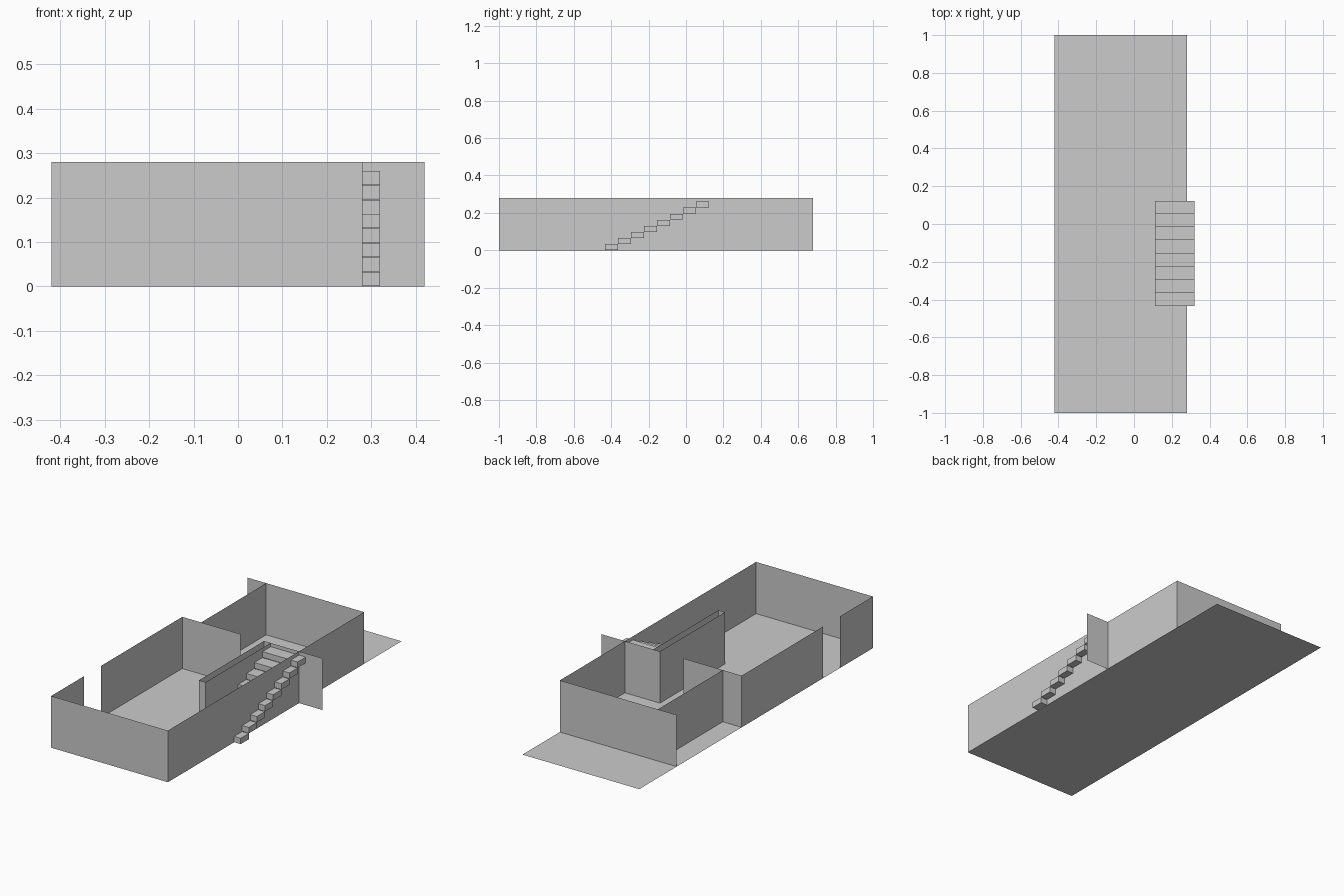
import bpy

if "Cube" in bpy.data.objects:
    bpy.data.objects.remove(bpy.data.objects["Cube"])

H = 0.28                    # wall height
L, R = -0.42, 0.28          # side walls
F, B, M = -1.0, 0.68, 0.123 # front, back and middle walls
S = -0.434                  # foot of the stairs


def mesh(name, verts, faces):
    me = bpy.data.meshes.new(name)
    me.from_pydata(verts, [], faces)
    ob = bpy.data.objects.new(name, me)
    bpy.context.collection.objects.link(ob)
    return ob


def wall(name, *pts):
    """Thin upright sheet following a plan path."""
    n = len(pts)
    verts = [(x, y, z) for z in (0, H) for x, y in pts]
    return mesh(name, verts, [(i, i + 1, n + i + 1, n + i) for i in range(n - 1)])


def box(name, x0, x1, y0, y1, z0, z1):
    v = [(x, y, z) for z in (z0, z1) for x, y in ((x0, y0), (x1, y0), (x1, y1), (x0, y1))]
    f = [(3, 2, 1, 0), (4, 5, 6, 7)]
    f += [(i, (i + 1) % 4, (i + 1) % 4 + 4, i + 4) for i in range(4)]
    return mesh(name, v, f)


# floor slab sheet
mesh("floor", [(L, F, 0), (R, F, 0), (R, 1, 0), (L, 1, 0)], [(0, 1, 2, 3)])

# outer walls, with a door gap and a recessed porch on the left
wall("outer_wall", (L, -0.717), (L, F), (R, F), (R, B), (L, B))
wall("left_wall", (L, -0.575), (L, M))
wall("middle_wall", (L, M), (-0.307, M), (-0.07, M))
wall("porch_wall", (-0.307, M), (-0.307, B))

# stairwell walls: hollow double wall beside the steps, and the wall behind them
wall("stair_side_wall", (0.07, M), (0.07, S), (0.11, S), (0.11, M))
wall("stair_back_wall", (0.07, M), (R, M), (0.42, M))

# floating steps
N = 8
depth, rise = (M - S) / N, 0.26 / N
for i in range(N):
    box(f"step_{i + 1}", 0.11, 0.32, S + i * depth, S + (i + 1) * depth,
        i * rise + 0.001, (i + 1) * rise)
